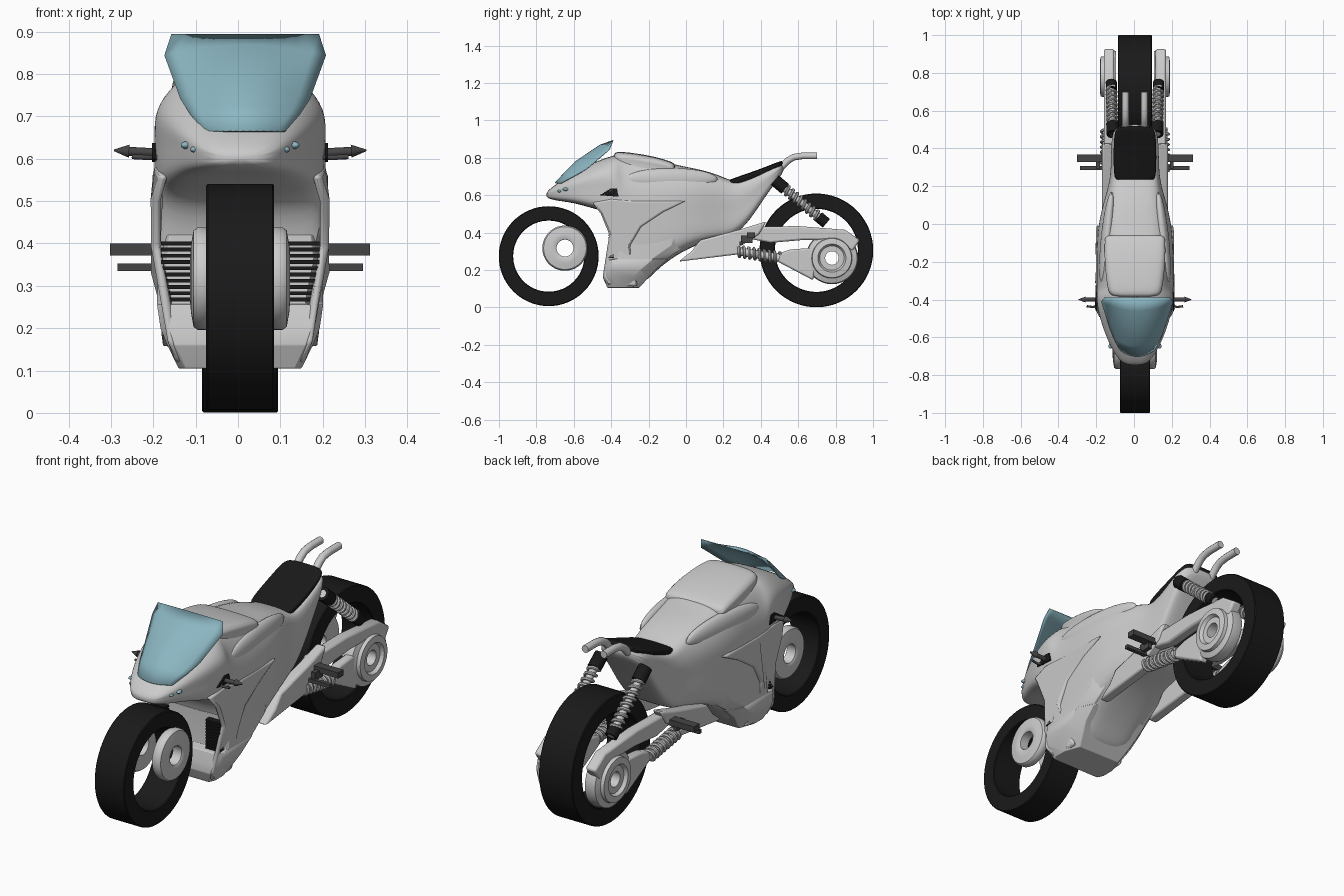
import bpy, bmesh, math
from mathutils import Vector, Matrix

cube = bpy.data.objects.get("Cube")
if cube:
    bpy.data.objects.remove(cube, do_unlink=True)
SIDES = (("left", 1), ("right", -1))
MID = 0.005


def material(name, r, g, b):
    m = bpy.data.materials.new(name)
    m.use_nodes = True
    m.diffuse_color = (r, g, b, 1)
    m.node_tree.nodes["Principled BSDF"].inputs["Base Color"].default_value = (r, g, b, 1)
    return m


GREY = material("light grey", 0.6, 0.6, 0.6)
BLACK = material("rubber black", 0.01, 0.01, 0.01)
DARK = material("dark metal", 0.06, 0.06, 0.06)
GLASS = material("blue glass", 0.26, 0.47, 0.54)


def finish(name, bm, mat, angle=40):
    """Turn a bmesh into an object, smooth up to the given angle."""
    bmesh.ops.recalc_face_normals(bm, faces=bm.faces)
    mesh = bpy.data.meshes.new(name)
    bm.to_mesh(mesh)
    bm.free()
    mesh.materials.append(mat)
    ob = bpy.data.objects.new(name, mesh)
    ob.location.x = MID
    bpy.context.collection.objects.link(ob)
    bpy.ops.object.select_all(action="DESELECT")
    ob.select_set(True)
    bpy.context.view_layer.objects.active = ob
    if angle < 180:
        bpy.ops.object.shade_smooth_by_angle(angle=math.radians(angle))
    else:
        bpy.ops.object.shade_smooth()
    return ob


def skin(bm, rings, closed=True):
    """Join rings of points with quads."""
    rows = [[bm.verts.new(p) for p in r] for r in rings]
    n = len(rows[0])
    for a, b in zip(rows, rows[1:]):
        for i in range(n if closed else n - 1):
            j = (i + 1) % n
            bm.faces.new((a[i], a[j], b[j], b[i]))
    return rows


def loft(name, stations, mat):
    """Stations: y, top z, bottom z, top, middle and bottom half widths."""
    bm = bmesh.new()
    rings = []
    for y, zt, zb, wt, wm, wb in stations:
        half = [(wt, 1), (0.4 * wt + 0.6 * wm, 0.87), (wm, 0.7), (wm * 0.96, 0.45),
                (0.25 * wb + 0.75 * wm, 0.18), (wb, 0)]
        side = [(w, y, zb + t * (zt - zb)) for w, t in half]
        rings.append([(0, y, zt + 0.004)] + side + [(0, y, zb)]
                     + [(-x, q, z) for x, q, z in reversed(side)])
    rows = skin(bm, rings)
    for r in (rows[0], rows[-1]):
        bm.faces.new(r)
    ob = finish(name, bm, mat, 180)
    ob.modifiers.new("round", "SUBSURF").levels = 2
    ob.modifiers["round"].render_levels = 2
    return ob


def bevel(ob, width):
    b = ob.modifiers.new("bevel", "BEVEL")
    b.width, b.segments = width, 2


def plate(name, outline, x0, x1, mat, taper=lambda y, z: 0, edge=0.01):
    """Side-view outline given thickness across x."""
    bm = bmesh.new()
    rows = skin(bm, [[(x - math.copysign(taper(y, z), x), y, z) for y, z in outline]
                     for x in (x0, x1)])
    for r in rows:
        bm.faces.new(r)
    bevel(finish(name, bm, mat), edge)


def lathe(name, profile, y, z, mat, steps=64):
    """Closed profile of (radius, x) turned about the x axis."""
    bm = bmesh.new()
    rings = []
    for i in range(steps + 1):
        a = math.tau * i / steps
        rings.append([(x, y + r * math.cos(a), z + r * math.sin(a)) for r, x in profile])
    skin(bm, rings)
    bmesh.ops.remove_doubles(bm, verts=bm.verts, dist=1e-5)
    return finish(name, bm, mat)


def tube(name, points, radius, mat, sides=12, tip=None):
    """Round bar along a path, with an optional different end radius."""
    bm = bmesh.new()
    pts = [Vector(p) for p in points]
    rings, up = [], None
    for i, p in enumerate(pts):
        d = (pts[min(i + 1, len(pts) - 1)] - pts[max(i - 1, 0)]).normalized()
        up = d.orthogonal() if up is None else up - d * up.dot(d)
        up.normalize()
        v = d.cross(up)
        r = tip if tip is not None and i == len(pts) - 1 else radius
        rings.append([p + r * (up * math.cos(math.tau * k / sides) + v * math.sin(math.tau * k / sides))
                      for k in range(sides)])
    rows = skin(bm, rings)
    for r in (rows[0], rows[-1]):
        bm.faces.new(r)
    return finish(name, bm, mat)


def spring(name, a, b, radius, turns, mat):
    a, b = Vector(a), Vector(b)
    d = (b - a).normalized()
    u = d.orthogonal().normalized()
    v = d.cross(u)
    n = turns * 14
    path = [a.lerp(b, i / n) + radius * (u * math.cos(math.tau * i / 14) + v * math.sin(math.tau * i / 14))
            for i in range(n + 1)]
    return tube(name, path, 0.008, mat, 7)


def ball(name, centre, size, turn, mat):
    bm = bmesh.new()
    bmesh.ops.create_uvsphere(bm, u_segments=32, v_segments=16, radius=1)
    bm.transform(Matrix.Translation(centre) @ Matrix.Rotation(turn, 4, "Z") @ Matrix.Diagonal((*size, 1)))
    return finish(name, bm, mat)


def box(name, centre, size, mat):
    bm = bmesh.new()
    bmesh.ops.create_cube(bm, size=1)
    bm.transform(Matrix.Translation(centre) @ Matrix.Diagonal((*size, 1)))
    return finish(name, bm, mat)


# Wheels
def tyre(name, y, z, outer, inner, w):
    c = 0.004
    lathe(name, [(inner, -w + c), (inner + c, -w), (outer - c, -w), (outer, -w + c),
                 (outer, w - c), (outer - c, w), (inner + c, w), (inner, w - c)], y, z, BLACK)


tyre("front_tyre", -0.734, 0.274, 0.267, 0.19, 0.08)
tyre("rear_tyre", 0.697, 0.305, 0.304, 0.222, 0.09)

# Main bodywork: nose, tank, belly and tail in one loft
loft("body", [
    (-0.75, 0.615, 0.585, 0.04, 0.06, 0.04), (-0.69, 0.66, 0.57, 0.07, 0.11, 0.08),
    (-0.6, 0.715, 0.56, 0.09, 0.155, 0.13), (-0.5, 0.77, 0.53, 0.1, 0.19, 0.17),
    (-0.42, 0.8, 0.51, 0.115, 0.207, 0.18), (-0.365, 0.815, 0.42, 0.12, 0.207, 0.17),
    (-0.34, 0.82, 0.13, 0.12, 0.207, 0.15), (-0.22, 0.805, 0.125, 0.125, 0.207, 0.15),
    (-0.16, 0.79, 0.2, 0.13, 0.207, 0.16), (-0.04, 0.755, 0.29, 0.13, 0.203, 0.17),
    (0.08, 0.735, 0.345, 0.12, 0.18, 0.16), (0.19, 0.7, 0.365, 0.11, 0.145, 0.13),
    (0.26, 0.665, 0.385, 0.11, 0.132, 0.12), (0.34, 0.69, 0.46, 0.11, 0.128, 0.11),
    (0.44, 0.738, 0.62, 0.11, 0.127, 0.1), (0.53, 0.774, 0.73, 0.09, 0.112, 0.08)], GREY)
loft("tank_cover", [
    (-0.39, 0.826, 0.75, 0.1, 0.13, 0.12), (-0.35, 0.832, 0.74, 0.115, 0.148, 0.14),
    (-0.2, 0.812, 0.72, 0.13, 0.165, 0.15), (-0.075, 0.778, 0.7, 0.14, 0.163, 0.15),
    (-0.055, 0.76, 0.7, 0.13, 0.155, 0.14)], GREY)
loft("seat", [
    (0.22, 0.675, 0.64, 0.08, 0.095, 0.08), (0.25, 0.687, 0.65, 0.1, 0.115, 0.1),
    (0.4, 0.738, 0.7, 0.1, 0.115, 0.1), (0.49, 0.775, 0.74, 0.1, 0.11, 0.09),
    (0.52, 0.784, 0.76, 0.07, 0.09, 0.07)], BLACK)

# Belly fairing, stacked upward
bm = bmesh.new()
chin = skin(bm, [[(w * s, y, z) for s, y in ((-0.9, f), (0.9, f), (1, f + 0.03), (1, b - 0.08), (0.8, b),
                                             (-0.8, b), (-1, b - 0.08), (-1, f + 0.03))]
                 for z, f, b, w in ((0.105, -0.42, -0.25, 0.145), (0.16, -0.445, -0.2, 0.172),
                                    (0.2, -0.44, -0.165, 0.188), (0.255, -0.425, -0.1, 0.196),
                                    (0.26, -0.385, -0.1, 0.196), (0.33, -0.38, 0, 0.195),
                                    (0.42, -0.38, 0.03, 0.185))])
for ring in (chin[0], chin[-1]):
    bm.faces.new(ring)
bevel(finish("belly_fairing", bm, GREY), 0.008)

# Curved windscreen
bm = bmesh.new()
skin(bm, [[(0.012 + w * s, y + dy * s * s, z - dz * s * s) for s in [k / 6 for k in range(-6, 7)]]
          for y, z, w, dy, dz in ((-0.7, 0.665, 0.095, 0.035, 0), (-0.645, 0.725, 0.128, 0.05, 0.022),
                                  (-0.59, 0.78, 0.152, 0.06, 0.04), (-0.46, 0.868, 0.19, 0.05, 0.025),
                                  (-0.39, 0.893, 0.174, 0, 0))], closed=False)
screen = finish("windscreen", bm, GLASS).modifiers.new("thickness", "SOLIDIFY")
screen.thickness, screen.offset = 0.004, 0


def fairing_taper(y, z):
    return max(0, 0.2 - z) * 0.35 + max(0, 0.3 - z) * 0.15 + max(0, -0.45 - y) * 0.33


BLADE = [(-0.5, 0.56), (-0.4, 0.58), (-0.28, 0.57), (0, 0.57), (-0.12, 0.51), (-0.24, 0.43), (-0.3, 0.33),
         (-0.26, 0.115), (-0.33, 0.108), (-0.42, 0.12), (-0.445, 0.165), (-0.41, 0.39), (-0.455, 0.5)]
FOOT_COWL = [(-0.04, 0.245), (0.03, 0.3), (0.075, 0.36), (0.3, 0.42), (0.43, 0.46), (0.39, 0.39), (0.28, 0.32),
             (0.29, 0.285)]
UPPER_ARM = [(0.3, 0.375), (0.34, 0.43), (0.6, 0.435), (0.85, 0.415), (0.93, 0.36), (0.89, 0.3), (0.78, 0.36),
             (0.62, 0.36), (0.45, 0.345)]
LOWER_ARM = [(0.48, 0.285), (0.56, 0.31), (0.7, 0.32), (0.7, 0.25), (0.68, 0.145), (0.49, 0.245)]
VENT = [(-0.46, 0.6), (-0.4, 0.637), (-0.37, 0.635), (-0.36, 0.592)]

for side, s in SIDES:
    # Fairing panels, radiator slats, lamps and vents
    plate(side + "_fairing_blade", BLADE, s * 0.185, s * 0.207, GREY, fairing_taper)
    ball(side + "_shoulder", (s * 0.148, -0.08, 0.685), (0.033, 0.25, 0.06), s * 0.1, GREY)
    for k in range(10):
        box(f"{side}_radiator_slat_{k}", (s * 0.148, -0.4, 0.268 + k * 0.0147), (0.078, 0.03, 0.009), BLACK)
    ball(side + "_headlamp", (s * 0.122, -0.637, 0.632), (0.014, 0.025, 0.01), s * 0.6, GLASS)
    ball(side + "_small_headlamp", (s * 0.104, -0.672, 0.622), (0.012, 0.016, 0.008), s * 0.7, GLASS)
    plate(side + "_vent", VENT, s * 0.2, s * 0.208, BLACK, edge=0.001)

    # Handlebar with pointed end and lever
    tube(side + "_handlebar", [(s * 0.18, -0.4, 0.613), (s * 0.27, -0.4, 0.618)], 0.011, DARK)
    tube(side + "_bar_end", [(s * 0.262, -0.4, 0.618), (s * 0.298, -0.4, 0.62)], 0.016, DARK, tip=0.002)
    tube(side + "_lever", [(s * 0.19, -0.42, 0.603), (s * 0.22, -0.44, 0.603), (s * 0.255, -0.435, 0.605)],
         0.006, DARK)

    # Front hub ring
    lathe(side + "_front_hub", [(r, s * x) for r, x in ((0.045, 0.065), (0.115, 0.065), (0.121, 0.075),
                                (0.121, 0.1), (0.114, 0.11), (0.08, 0.116), (0.055, 0.118), (0.045, 0.112))],
          -0.647, 0.317, GREY)

    # Swingarm, hub carrier and foot cowl
    plate(side + "_foot_cowl", FOOT_COWL, s * 0.12, s * 0.175, GREY)
    plate(side + "_upper_arm", UPPER_ARM, s * 0.11, s * 0.165, GREY)
    plate(side + "_lower_arm", LOWER_ARM, s * 0.115, s * 0.16, GREY)
    lathe(side + "_hub_carrier", [(r, s * x) for r, x in ((0.036, 0.1), (0.135, 0.1), (0.14, 0.115),
                                  (0.135, 0.155), (0.108, 0.165), (0.105, 0.182), (0.075, 0.186),
                                  (0.065, 0.17), (0.036, 0.17))], 0.78, 0.264, GREY)

    # Rear shock: rod, coil and black ends
    top, low = Vector((s * 0.118, 0.475, 0.68)), Vector((s * 0.125, 0.75, 0.45))
    tube(side + "_shock_rod", [top, low], 0.018, GREY)
    spring(side + "_shock_coil", top.lerp(low, 0.15), top.lerp(low, 0.88), 0.024, 9, GREY)
    tube(side + "_shock_top", [top, top.lerp(low, 0.2)], 0.033, BLACK)
    tube(side + "_shock_foot", [top.lerp(low, 0.85), low], 0.03, BLACK)

    # Lower horizontal spring
    front, back = Vector((s * 0.15, 0.28, 0.3)), Vector((s * 0.15, 0.5, 0.265))
    tube(side + "_lower_rod", [front, back], 0.022, GREY)
    spring(side + "_lower_coil", front, back, 0.028, 8, GREY)

    # Foot pegs
    box(side + "_foot_peg", (s * 0.235, 0.348, 0.386), (0.144, 0.042, 0.028), DARK)
    box(side + "_small_peg", (s * 0.22, 0.296, 0.344), (0.14, 0.02, 0.018), DARK)
    box(side + "_peg_bracket", (s * 0.195, 0.325, 0.365), (0.02, 0.06, 0.04), DARK)

    # Raised tail pipe
    tube(side + "_tail_pipe", [(s * 0.05, 0.42, 0.66), (s * 0.05, 0.5, 0.74), (s * 0.05, 0.545, 0.785),
                               (s * 0.05, 0.575, 0.803), (s * 0.05, 0.62, 0.81), (s * 0.05, 0.7, 0.81)],
         0.018, GREY)
